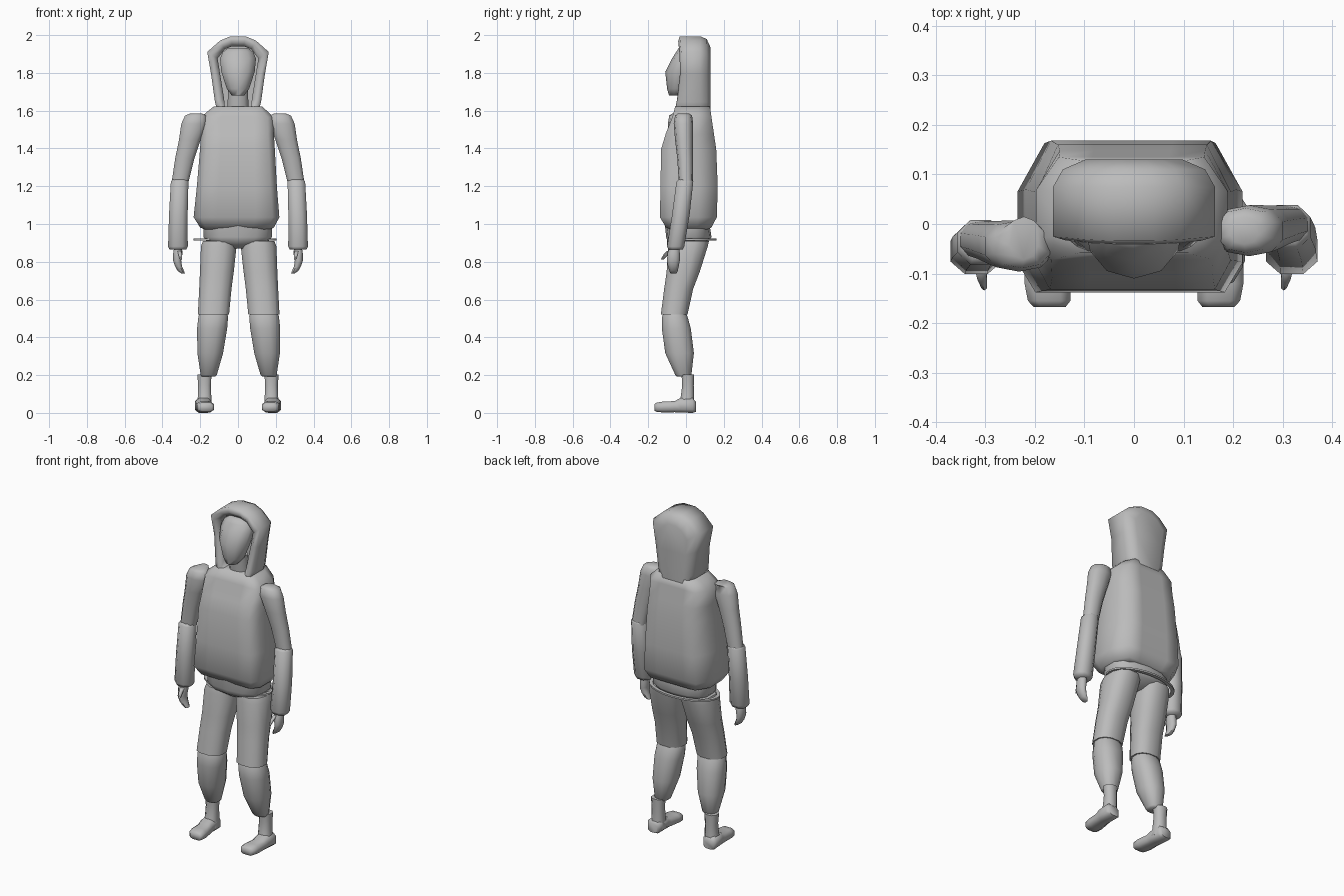
import bpy, bmesh, math

grey = bpy.data.materials.new("cloth_grey")
grey.diffuse_color = (0.5, 0.5, 0.5, 1)


def build(name, loops, angle=50):
    """Skin a list of closed point loops and cap both ends."""
    bm = bmesh.new()
    rows = [[bm.verts.new(p) for p in loop] for loop in loops]
    n = len(rows[0])
    for a, b in zip(rows, rows[1:]):
        for i in range(n):
            j = (i + 1) % n
            bm.faces.new((a[i], a[j], b[j], b[i]))
    bm.faces.new(rows[0])
    bm.faces.new(rows[-1])
    bmesh.ops.recalc_face_normals(bm, faces=bm.faces)
    me = bpy.data.meshes.new(name)
    bm.to_mesh(me)
    bm.free()
    me.materials.append(grey)
    ob = bpy.data.objects.new(name, me)
    bpy.context.collection.objects.link(ob)
    bpy.ops.object.select_all(action='DESELECT')
    ob.select_set(True)
    bpy.context.view_layer.objects.active = ob
    bpy.ops.object.shade_smooth_by_angle(angle=math.radians(angle))
    return ob


def rounded(n, power=2.0):
    """Unit superellipse outline with n points."""
    pts = []
    for i in range(n):
        t = 2 * math.pi * (i + 0.5) / n
        c, s = math.cos(t), math.sin(t)
        pts.append((math.copysign(abs(c) ** (2 / power), c),
                    math.copysign(abs(s) ** (2 / power), s)))
    return pts


def column(name, rings, shape, sx=1, angle=60):
    """Horizontal rings: z, x centre, x radius, front y, back y."""
    loops = [[(sx * (cx + rx * u), (y0 + y1) / 2 + (y1 - y0) / 2 * v, z) for u, v in shape]
             for z, cx, rx, y0, y1 in rings]
    return build(name, loops, angle)


# Boxy body outline, wide and flat in front, chamfered behind
half = [(0.45, -1), (0.84, -1), (1, -0.6), (1, 0.35), (0.76, 1), (0.4, 1)]
box = half + [(-u, v) for u, v in reversed(half)]

# Jacket body
column("jacket_body", [
    (0.975, -0.005, 0.17, -0.08, 0.11),
    (0.985, -0.005, 0.195, -0.105, 0.135),
    (1.04, -0.008, 0.227, -0.138, 0.163),
    (1.20, -0.006, 0.212, -0.135, 0.168),
    (1.40, -0.003, 0.198, -0.132, 0.160),
    (1.48, -0.003, 0.193, -0.108, 0.148),
    (1.57, -0.005, 0.193, -0.072, 0.135),
    (1.625, 0.0, 0.13, -0.058, 0.127),
], box, angle=85)

# Hood: arched shell lofted from inside, round the rim, to the back
outer = [(0.10, 1.57), (0.122, 1.65), (0.143, 1.80), (0.163, 1.915), (0.095, 1.975), (0.04, 1.998)]
inner = [(0.068, 1.61), (0.074, 1.67), (0.095, 1.80), (0.108, 1.88), (0.07, 1.93), (0.03, 1.945)]
rim = [((a + c) / 2, (b + d) / 2) for (a, b), (c, d) in zip(outer, inner)]


def arch(pts, y, k=1.0, drop=0.0):
    full = pts + [(-x, z) for x, z in reversed(pts)]
    return [(x * k, y - (max(0, 1.74 - z) * 0.2 + max(0, z - 1.88) * 0.1 if y < 0 else 0),
             z - drop * max(0, (z - 1.7) / 0.3)) for x, z in full]


build("hood", [
    arch(inner, 0.075), arch(inner, -0.012), arch(rim, -0.032), arch(outer, -0.022),
    arch(outer, 0.075), arch(outer, 0.110, 0.88, 0.015), arch(outer, 0.130, 0.60, 0.06),
], 80)

# Head and neck
column("head", [
    (1.685, 0, 0.035, -0.090, -0.02),
    (1.72, 0, 0.062, -0.100, 0.02),
    (1.81, 0, 0.093, -0.110, 0.05),
    (1.88, 0, 0.100, -0.074, 0.065),
    (1.915, 0, 0.085, -0.052, 0.062),
    (1.937, 0, 0.055, -0.038, 0.055),
], rounded(10), angle=70)
column("neck", [(1.58, 0, 0.06, -0.03, 0.06), (1.72, 0, 0.055, -0.045, 0.05)], rounded(10))

# Hips
column("hips", [
    (0.875, 0.0, 0.05, -0.05, 0.05),
    (0.91, -0.002, 0.165, -0.098, 0.115),
    (0.935, -0.002, 0.185, -0.105, 0.135),
    (1.0, 0.0, 0.185, -0.112, 0.125),
], rounded(14, 2.6))

# Thin waist ring standing off the hips
ring = []
for i in range(25):
    t = 2 * math.pi * i / 24
    c, s = math.cos(t), math.sin(t)
    ring.append([(-0.015 + (0.212 + d) * c, 0.035 + (0.118 + d) * s, 0.922 + h)
                 for d, h in ((-0.012, -0.005), (0.008, -0.005), (0.008, 0.005), (-0.012, 0.005))])
build("waist_ring", ring, 35)

for side, sx in (("left", -1), ("right", 1)):
    dy = -0.027 if sx < 0 else 0.004   # one shoulder sits further forward
    dx = 0.0 if sx < 0 else 0.007      # slight sideways lean of the stance

    # Sleeves
    column(side + "_upper_arm", [
        (1.590, 0.222, 0.030, -0.045 + dy, 0.015),
        (1.578, 0.225, 0.058, -0.062 + dy, 0.028 + dy),
        (1.535, 0.232, 0.071, -0.069 + dy, 0.034 + dy),
        (1.45, 0.255, 0.060, -0.062 + dy, 0.034 + dy),
        (1.35, 0.282, 0.053, -0.050 + dy, 0.033 + dy),
        (1.22, 0.308, 0.046, -0.042 + dy, 0.033 + dy),
    ], rounded(10, 2.3), sx, 75)
    column(side + "_forearm_sleeve", [
        (1.240, 0.307, 0.042, -0.045 + dy, 0.030 + dy),
        (1.228, 0.309, 0.050, -0.058 + dy, 0.038 + dy),
        (1.05, 0.316, 0.053, -0.080 + dy * 0.6, 0.020 + dy * 0.6),
        (0.885, 0.318, 0.056, -0.104, -0.006),
        (0.868, 0.318, 0.047, -0.096, -0.014),
    ], rounded(8, 2.2), sx, 70)

    # Hand with curled fingers and thumb
    column(side + "_palm", [
        (0.890, 0.318, 0.020, -0.085, -0.035),
        (0.850, 0.318, 0.027, -0.100, -0.030),
        (0.810, 0.322, 0.023, -0.104, -0.030),
        (0.780, 0.315, 0.020, -0.098, -0.036),
        (0.755, 0.302, 0.018, -0.090, -0.042),
        (0.742, 0.290, 0.010, -0.084, -0.050),
    ], rounded(8), sx)
    column(side + "_thumb", [
        (0.862, 0.310, 0.012, -0.100, -0.070),
        (0.842, 0.306, 0.011, -0.120, -0.092),
        (0.815, 0.302, 0.006, -0.134, -0.118),
    ], rounded(6), sx)

    # Trouser leg in two pieces; the thigh hem overhangs the calf at the knee
    column(side + "_thigh", [
        (0.915, 0.098 + dx, 0.090, -0.092, 0.125),
        (0.885, 0.102 + dx, 0.097, -0.098, 0.118),
        (0.75, 0.112 + dx, 0.092, -0.105, 0.075),
        (0.66, 0.120 + dx, 0.088, -0.118, 0.040),
        (0.525, 0.130 + dx, 0.085, -0.135, 0.010),
    ], rounded(12, 2.4), sx)
    column(side + "_calf", [
        (0.540, 0.130 + dx, 0.070, -0.116, -0.004),
        (0.515, 0.131 + dx, 0.081, -0.128, 0.010),
        (0.45, 0.137 + dx, 0.082, -0.130, 0.028),
        (0.32, 0.147 + dx, 0.070, -0.112, 0.044),
        (0.205, 0.155 + dx, 0.044, -0.058, 0.030),
        (0.196, 0.157 + dx, 0.036, -0.048, 0.022),
    ], rounded(12, 2.3), sx)

    # Boot shaft, then the foot lofted from heel to toe
    column(side + "_boot_shaft", [
        (0.208, 0.178, 0.040, -0.026, 0.045),
        (0.15, 0.177, 0.036, -0.022, 0.043),
        (0.09, 0.177, 0.038, -0.030, 0.044),
        (0.03, 0.180, 0.042, -0.045, 0.048),
    ], rounded(8, 2.5), sx)
    foot = [(0.052, 0.034, 0.008, 0.065), (0.035, 0.046, 0.002, 0.085),
            (-0.03, 0.044, 0.004, 0.085), (-0.06, 0.044, 0.006, 0.068),
            (-0.12, 0.049, 0.005, 0.066), (-0.155, 0.045, 0.008, 0.060),
            (-0.167, 0.034, 0.014, 0.052)]
    build(side + "_foot", [
        [(sx * (0.185 + 0.09 * min(0, y) + rx * u), y, (z0 + z1) / 2 + (z1 - z0) / 2 * v)
         for u, v in rounded(8, 3)] for y, rx, z0, z1 in foot], 60)

# Stand everything on the ground
low = min(v.co.z for o in bpy.data.objects for v in o.data.vertices)
for o in bpy.data.objects:
    o.location.z -= low
